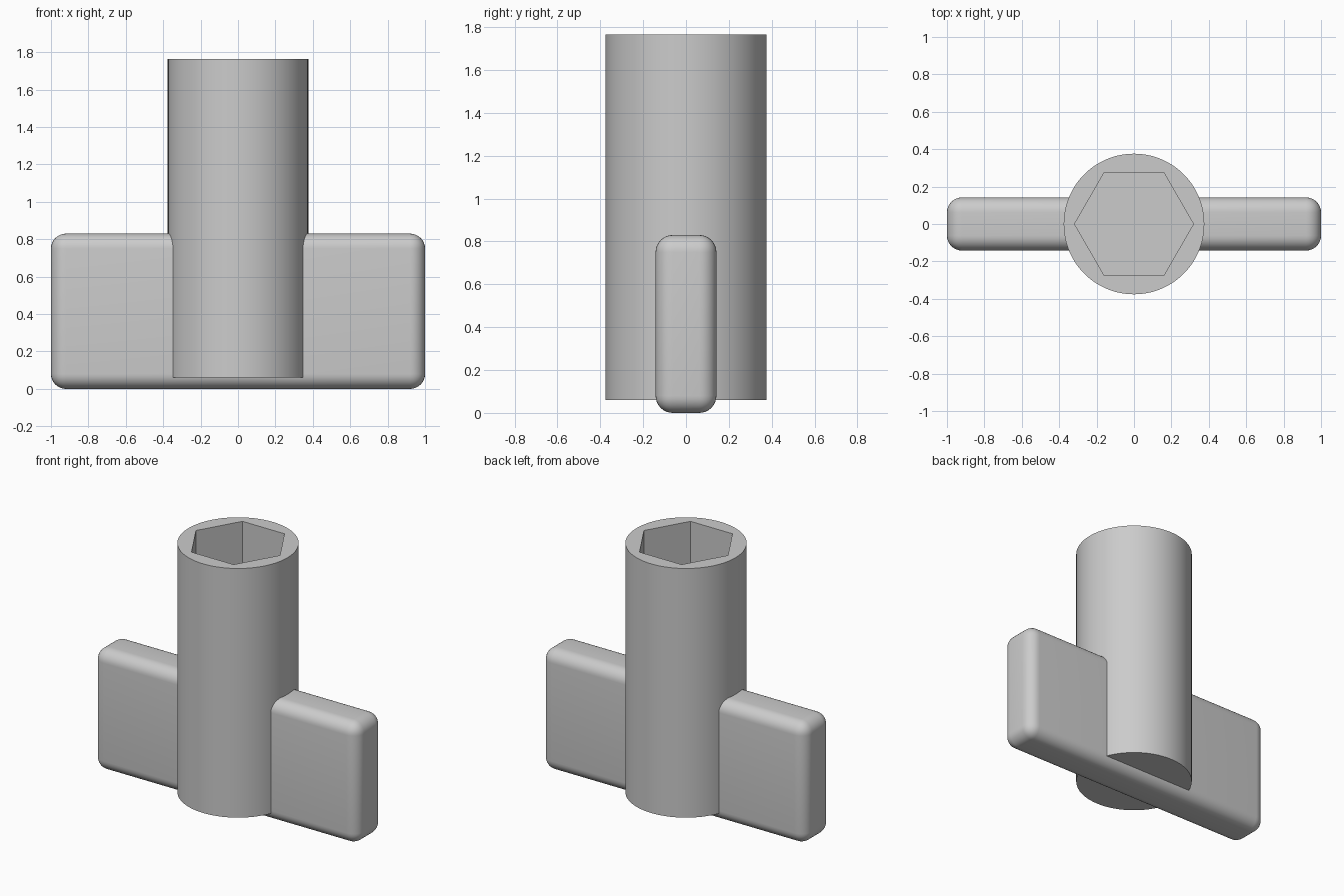
import bpy
import math

cube = bpy.data.objects.get("Cube")
if cube:
    bpy.data.objects.remove(cube, do_unlink=True)

GREY = (0.6, 0.6, 0.6, 1.0)
mat = bpy.data.materials.new("light_grey")
mat.use_nodes = True
mat.diffuse_color = GREY
mat.node_tree.nodes["Principled BSDF"].inputs["Base Color"].default_value = GREY


def prism(name, sides, radius, bottom, top):
    """Upright prism with its first corner on the x axis."""
    bpy.ops.mesh.primitive_cylinder_add(
        vertices=sides, radius=radius, depth=top - bottom,
        location=(0, 0, (bottom + top) / 2), rotation=(0, 0, math.pi / 2))
    ob = bpy.context.object
    ob.name = name
    bpy.ops.object.transform_apply(location=False, rotation=True, scale=True)
    ob.data.materials.append(mat)
    return ob


def apply_modifier(ob, mod):
    bpy.ops.object.select_all(action='DESELECT')
    ob.select_set(True)
    bpy.context.view_layer.objects.active = ob
    bpy.ops.object.modifier_apply(modifier=mod.name)
    bpy.ops.object.shade_smooth_by_angle(angle=math.radians(30))


# Round shaft with a blind hexagonal socket in its top
shaft = prism("socket_shaft", 72, 0.376, 0.06, 1.765)
cutter = prism("hex_cutter", 6, 0.318, 0.83, 1.95)
cut = shaft.modifiers.new("hex_socket", 'BOOLEAN')
cut.operation = 'DIFFERENCE'
cut.solver = 'EXACT'
cut.object = cutter
apply_modifier(shaft, cut)
bpy.data.objects.remove(cutter, do_unlink=True)

# Rounded bar handle through the foot of the shaft
bpy.ops.mesh.primitive_cube_add(size=1, location=(0, 0, 0.415))
handle = bpy.context.object
handle.name = "bar_handle"
handle.scale = (2.0, 0.284, 0.83)
bpy.ops.object.transform_apply(location=False, rotation=False, scale=True)
handle.data.materials.append(mat)
bevel = handle.modifiers.new("rounded_edges", 'BEVEL')
bevel.width = 0.08
bevel.segments = 8
apply_modifier(handle, bevel)
